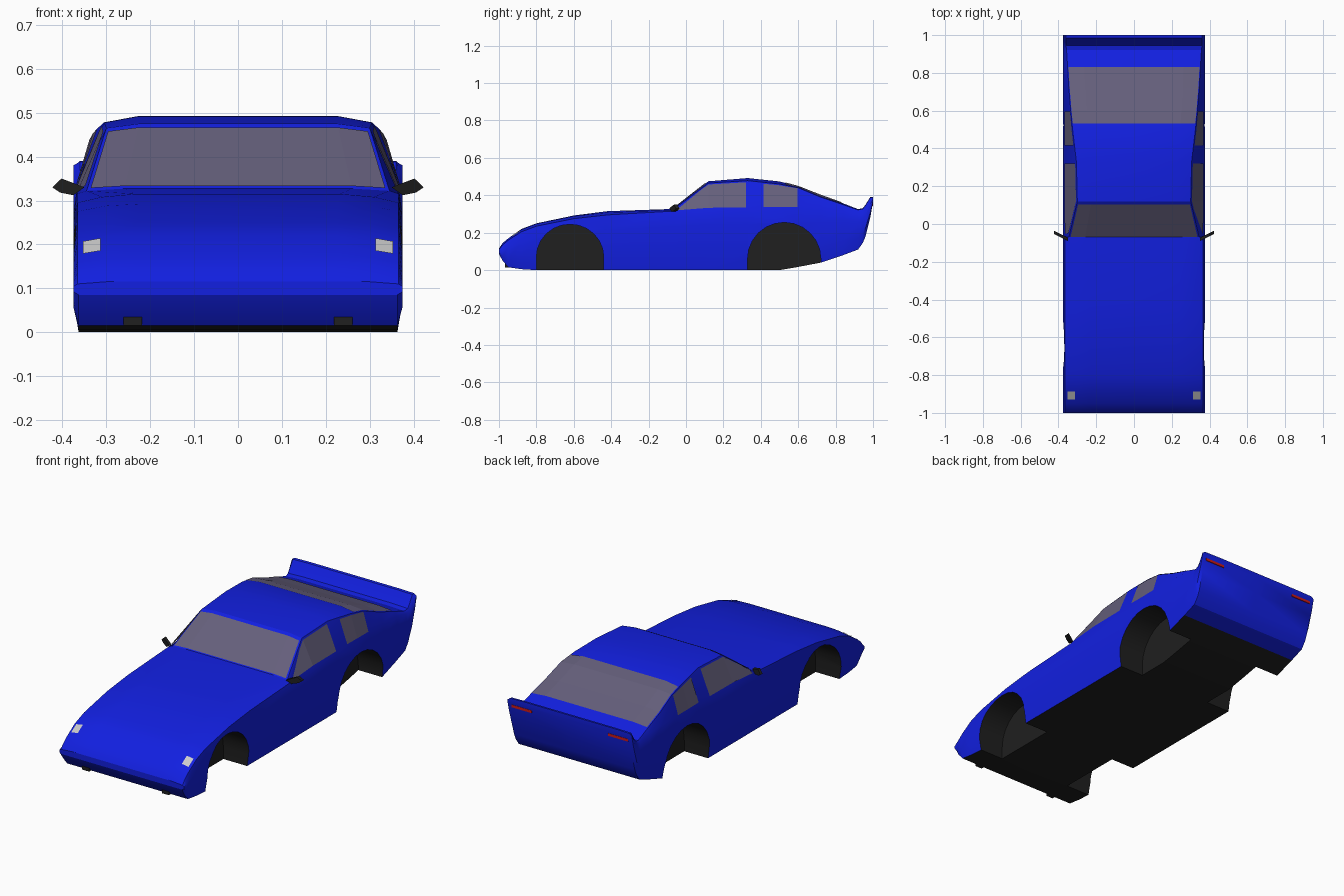
import bpy, bmesh
from math import sin, cos, pi
from mathutils import Vector

if "Cube" in bpy.data.objects:
    bpy.data.objects.remove(bpy.data.objects["Cube"])


def material(name, rgb):
    m = bpy.data.materials.new(name)
    m.diffuse_color = (*rgb, 1)
    m.use_nodes = True
    m.node_tree.nodes["Principled BSDF"].inputs["Base Color"].default_value = m.diffuse_color
    return m


PAINT = material("blue_paint", (0.006, 0.014, 0.75))
DARK = material("black_trim", (0.014, 0.014, 0.014))
GLASS = material("tinted_glass", (0.13, 0.115, 0.2))
LAMP = material("lamp", (0.6, 0.6, 0.6))
RED = material("tail_red", (0.6, 0.01, 0.01))


def make(name, verts, faces, mats, smooth=False):
    me = bpy.data.meshes.new(name)
    me.from_pydata([tuple(v) for v in verts], [], faces)
    bm = bmesh.new()
    bm.from_mesh(me)
    bmesh.ops.recalc_face_normals(bm, faces=bm.faces)
    bm.to_mesh(me)
    bm.free()
    for m in mats:
        me.materials.append(m)
    ob = bpy.data.objects.new(name, me)
    bpy.context.collection.objects.link(ob)
    if smooth:
        smooth_shade(ob)
    return ob


def smooth_shade(ob):
    bpy.ops.object.select_all(action='DESELECT')
    ob.select_set(True)
    bpy.context.view_layer.objects.active = ob
    bpy.ops.object.shade_smooth_by_angle(angle=0.5)


def prism(name, outline_a, outline_b, mats):
    n = len(outline_a)
    faces = [tuple(range(n)), tuple(range(n, 2 * n))]
    faces += [(i, (i + 1) % n, (i + 1) % n + n, i + n) for i in range(n)]
    return make(name, list(outline_a) + list(outline_b), faces, mats)


def box(name, centre, size, mat):
    x, y, z = (s / 2 for s in size)
    c = Vector(centre)
    rect = [(-y, -z), (y, -z), (y, z), (-y, z)]
    return prism(name, [c + Vector((-x, *p)) for p in rect],
                 [c + Vector((x, *p)) for p in rect], [mat])


# Body stations: y, sill z, shoulder z, roof edge z, top z, roof half width
STATIONS = [
    (-1.0, .085, .11, .115, .115, .30),
    (-.98, .05, .135, .145, .145, .30),
    (-.95, .015, .16, .17, .17, .30),
    (-.88, .005, .205, .217, .22, .30),
    (-.8, 0, .235, .248, .25, .30),
    (-.6, 0, .275, .288, .292, .30),
    (-.42, 0, .295, .308, .315, .31),
    (-.07, 0, .315, .322, .327, .345),
    (.12, 0, .328, .465, .475, .30),
    (.33, 0, .33, .478, .492, .305),
    (.5, 0, .332, .46, .474, .325),
    (.6, .017, .334, .44, .447, .335),
    (.72, .04, .335, .39, .40, .345),
    (.84, .08, .33, .35, .357, .352),
    (.92, .11, .31, .322, .326, .357),
    (.945, .145, .315, .327, .331, .36),
    (.96, .18, .335, .347, .35, .36),
    (.985, .28, .375, .388, .39, .36),
    (1.0, .365, .385, .39, .392, .36)]


def ring(y, zb, zs, ze, zt, we):
    w, h = .375, zs - zb
    half = [(0, zb), (.363, zb), (w, zb + .3 * h), (w, zb + .75 * h),
            (.366, zs), (we, ze), (we * .75, zt), (0, zt)]
    half += [(-x, z) for x, z in half[6:0:-1]]
    return [Vector((x, y, z)) for x, z in half]


RINGS = [ring(*s) for s in STATIONS]
N = len(RINGS[0])

# Painted shell with a dark floor
faces = [tuple(range(N)), tuple(range((len(RINGS) - 1) * N, len(RINGS) * N))]
for r in range(len(RINGS) - 1):
    faces += [(r * N + i, r * N + (i + 1) % N, (r + 1) * N + (i + 1) % N, (r + 1) * N + i)
              for i in range(N)]
body = make("car_body", [v for r in RINGS for v in r], faces, [PAINT, DARK])
for p in body.data.polygons:
    if p.normal.z < -.7 and -.92 < p.center.y < .8:
        p.material_index = 1

# Wheel wells cut into both sides
for label, yc, zc, ry, rz in (("front", -.62, .07, .18, .175), ("rear", .525, .06, .196, .195)):
    arch = [(yc + ry * cos(pi * i / 12), zc + rz * sin(pi * i / 12)) for i in range(13)]
    arch += [(yc - ry, -.1), (yc + ry, -.1)]
    for s in (1, -1):
        cut = prism(label + "_well_cutter", [(s * .22, y, z) for y, z in arch],
                    [(s * .5, y, z) for y, z in arch], [PAINT, DARK])
        for p in cut.data.polygons:
            p.material_index = 1
        cut.hide_render = True
        mod = body.modifiers.new("wheel_well", 'BOOLEAN')
        mod.operation, mod.solver, mod.object = 'DIFFERENCE', 'EXACT', cut
        bpy.context.view_layer.objects.active = body
        bpy.ops.object.modifier_apply(modifier=mod.name)
        bpy.data.objects.remove(cut)
smooth_shade(body)


def on_body(y, u):
    """Point on the shell at length y and ring position u."""
    k = max(i for i in range(len(RINGS) - 1) if STATIONS[i][0] <= y)
    t = (y - STATIONS[k][0]) / (STATIONS[k + 1][0] - STATIONS[k][0])
    i = int(u)
    a, b = (RINGS[k][j].lerp(RINGS[k + 1][j], t) for j in (i, (i + 1) % N))
    return a.lerp(b, u - i)


def panel(name, rows, cols, offset, mat, side=1):
    """Thin patch lying on the shell; rows are (y, u range start, u range end)."""
    verts = []
    for y, u0, u1 in rows:
        for u in [u0] + cols + [u1]:
            v = on_body(y, u) + Vector(offset)
            verts.append(Vector((v.x * side, v.y, v.z)))
    c = len(cols) + 2
    quads = [(r * c + i, r * c + i + 1, (r + 1) * c + i + 1, (r + 1) * c + i)
             for r in range(len(rows) - 1) for i in range(c - 1)]
    ob = make(name, verts, quads, [mat])
    if sum((p.normal.dot(Vector((offset[0] * side, *offset[1:]))) for p in ob.data.polygons)) < 0:
        ob.data.flip_normals()
    return ob


# Windscreen and rear window
panel("windscreen", [(-.066, 5.1, 8.9), (.105, 5.1, 8.9)], [6, 7, 8],
      (0, -.002, .003), GLASS)
panel("rear_window", [(y, 5.05, 8.95) for y in (.53, .6, .72, .83)], [6, 7, 8],
      (0, .001, .003), GLASS)

for s in (1, -1):
    # Side glass
    panel("door_window", [(-.05, 4.1, 4.85), (.12, 4.03, 4.94), (.32, 4.03, 4.94)],
          [], (.003, 0, .001), GLASS, s)
    panel("quarter_window", [(.415, 4.04, 4.94), (.5, 4.03, 4.94), (.595, 4.02, 4.96)],
          [], (.003, 0, .001), GLASS, s)
    # Lamps and lower vents
    panel("headlight", [(-.928, 4.2, 4.8), (-.885, 4.2, 4.8)], [], (0, -.002, .003), LAMP, s)
    box("tail_light", (s * .29, .99, .35), (.12, .02, .014), RED)
    box("front_vent", (s * .24, -.957, .025), (.042, .02, .02), DARK)
    # Swept-back door mirror
    shape = [(.35, .33), (.375, .312), (.405, .318), (.423, .33), (.402, .35), (.37, .338)]
    prism("door_mirror", [(s * x, -.09 + (x - .35) * .5, z) for x, z in shape],
          [(s * x, -.072 + (x - .35) * .5, z) for x, z in shape], [DARK])
